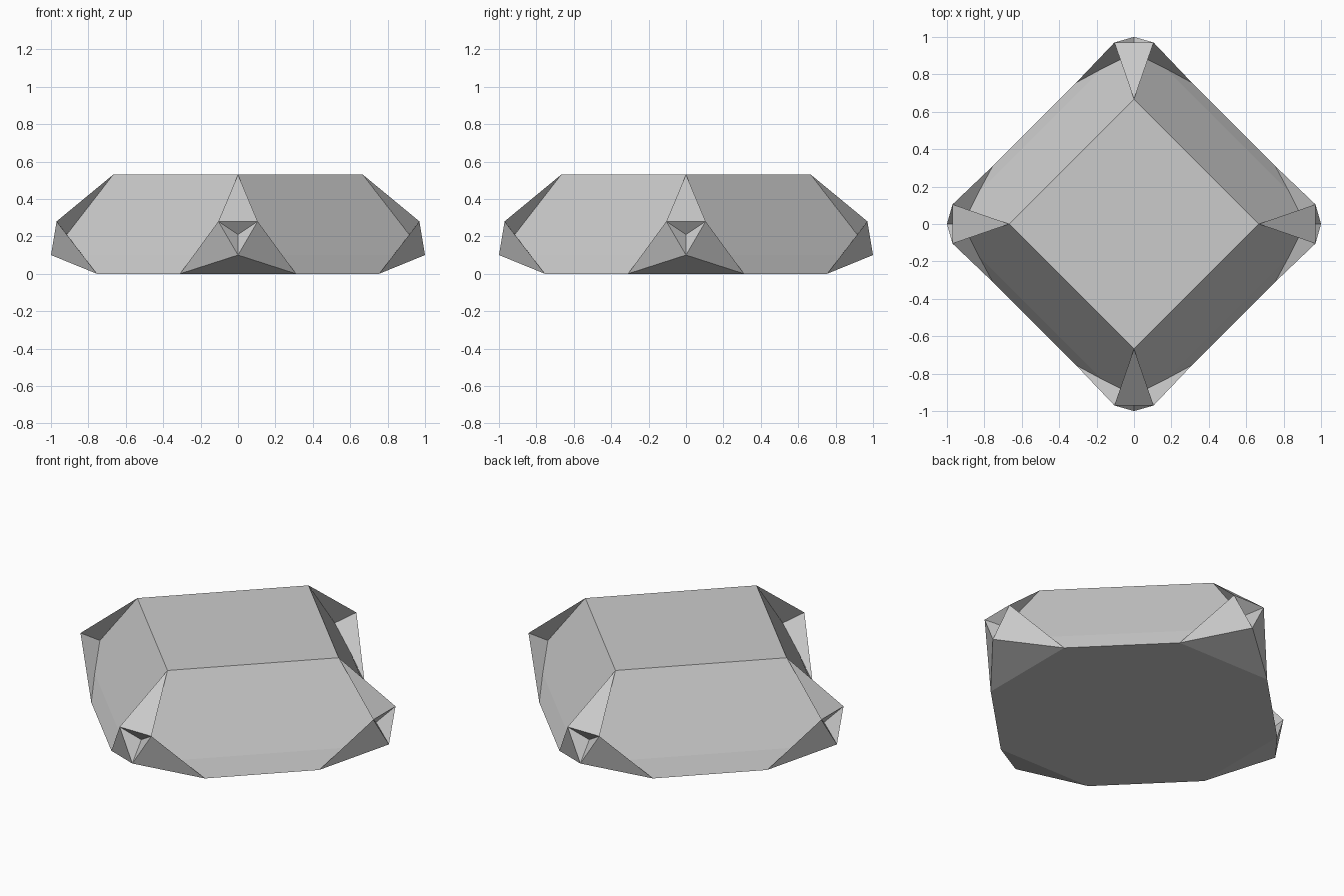
import bpy, bmesh
from math import radians
from mathutils import Vector, Matrix

cube = bpy.data.objects.get("Cube")
if cube:
    bpy.data.objects.remove(cube, do_unlink=True)

# Single stone grey
grey = bpy.data.materials.new("stone_grey")
grey.use_nodes = True
colour = (0.6, 0.6, 0.6, 1.0)
grey.diffuse_color = colour
grey.node_tree.nodes["Principled BSDF"].inputs["Base Color"].default_value = colour


def faceted(name, points):
    """Flat-faced solid spanning the given points."""
    bm = bmesh.new()
    for p in points:
        bm.verts.new(p)
    bmesh.ops.convex_hull(bm, input=bm.verts[:])
    bmesh.ops.dissolve_limit(bm, angle_limit=radians(0.3),
                             verts=bm.verts[:], edges=bm.edges[:])
    bmesh.ops.recalc_face_normals(bm, faces=bm.faces[:])
    mesh = bpy.data.meshes.new(name)
    bm.to_mesh(mesh)
    bm.free()
    mesh.materials.append(grey)
    obj = bpy.data.objects.new(name, mesh)
    bpy.context.scene.collection.objects.link(obj)
    return obj


def mirrored(p):
    return Vector((-p.x, p.y, p.z))


# Key points of the front corner
top = Vector((0, -0.667, 0.53))
notch = Vector((0, -0.915, 0.21))
toe = Vector((0, -1.0, 0.10))
lip = Vector((0.105, -0.97, 0.28))
foot = Vector((0.31, -0.755, 0))

turns = [Matrix.Rotation(radians(90 * i), 3, "Z") for i in range(4)]
corners = ["front", "left", "back", "right"]

# Main body: square frustum with its lower corners cut away
faceted("body", [r @ p for r in turns for p in (top, toe, foot, mirrored(foot))])

# Each corner: an overhanging lip and two fins running down to the base
for corner, r in zip(corners, turns):
    faceted(corner + "_corner_lip", [r @ p for p in (top, lip, mirrored(lip), notch)])
    fin = (lip, notch, toe, foot)
    faceted(corner + "_corner_fin_a", [r @ p for p in fin])
    faceted(corner + "_corner_fin_b", [r @ mirrored(p) for p in fin])
